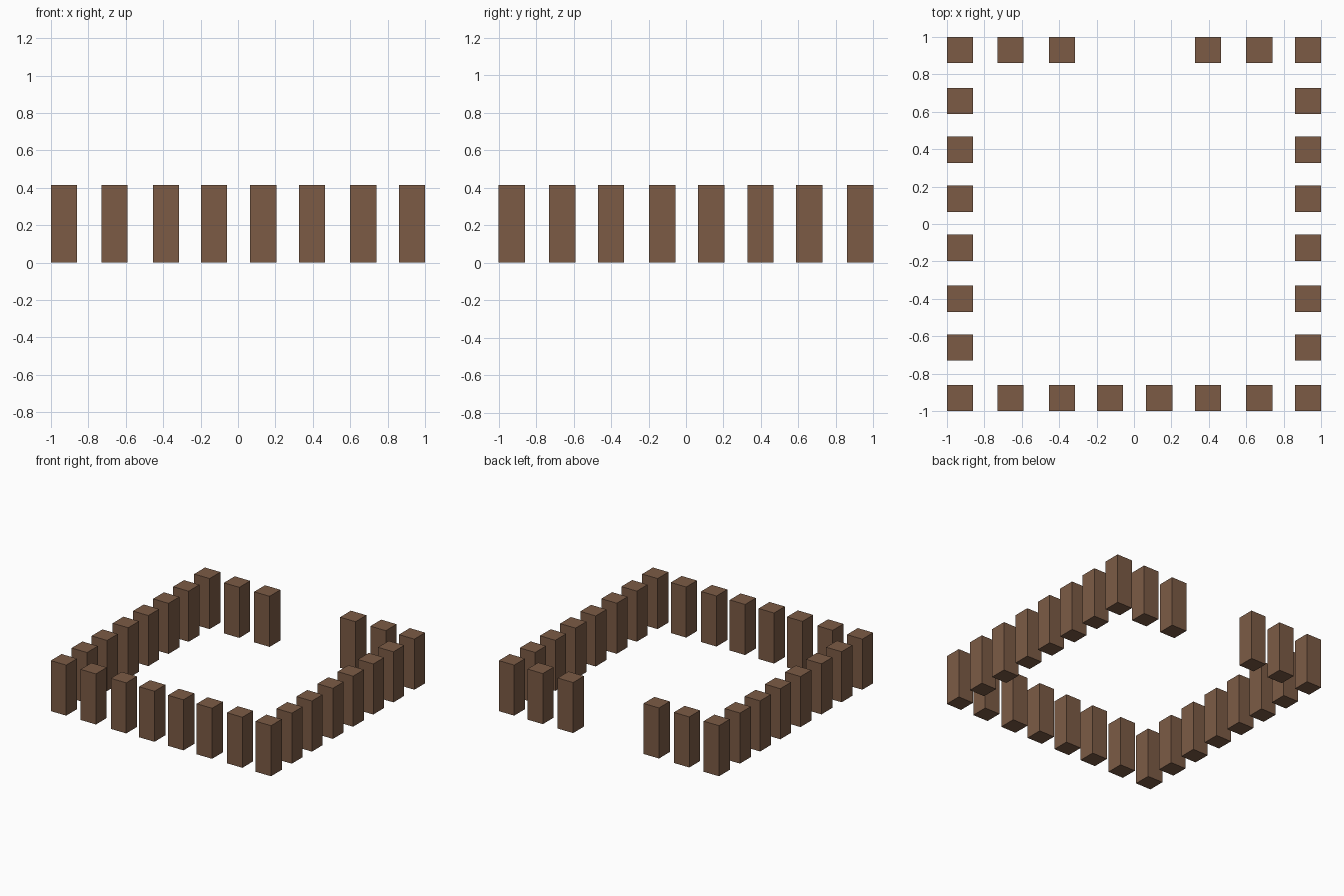
import bpy

if "Cube" in bpy.data.objects:
    bpy.data.objects.remove(bpy.data.objects["Cube"])

W, H = 0.14, 0.415  # post width and height

wood = bpy.data.materials.new("brown_wood")
wood.diffuse_color = (0.20, 0.105, 0.06, 1)
wood.use_nodes = True
wood.node_tree.nodes["Principled BSDF"].inputs["Base Color"].default_value = wood.diffuse_color


def post(name, x, y):
    bpy.ops.mesh.primitive_cube_add(size=1, location=(x, y, H / 2))
    ob = bpy.context.object
    ob.name = name
    ob.scale = (W, W, H)
    bpy.ops.object.transform_apply(location=False, rotation=False, scale=True)
    ob.data.materials.append(wood)


# Front row of posts, full width
xs = [-0.93, -0.66, -0.385, -0.128, 0.135, 0.395, 0.67, 0.93]
for x in xs:
    post("front_post", x, -0.93)

# Back row, with a gateway left open in the middle
for x in xs[:3] + xs[-3:]:
    post("back_post", x, 0.93)

# Side rows between the corners
for y in (-0.66, -0.40, -0.127, 0.135, 0.397, 0.658):
    post("left_post", -0.93, y)
    post("right_post", 0.93, y)
